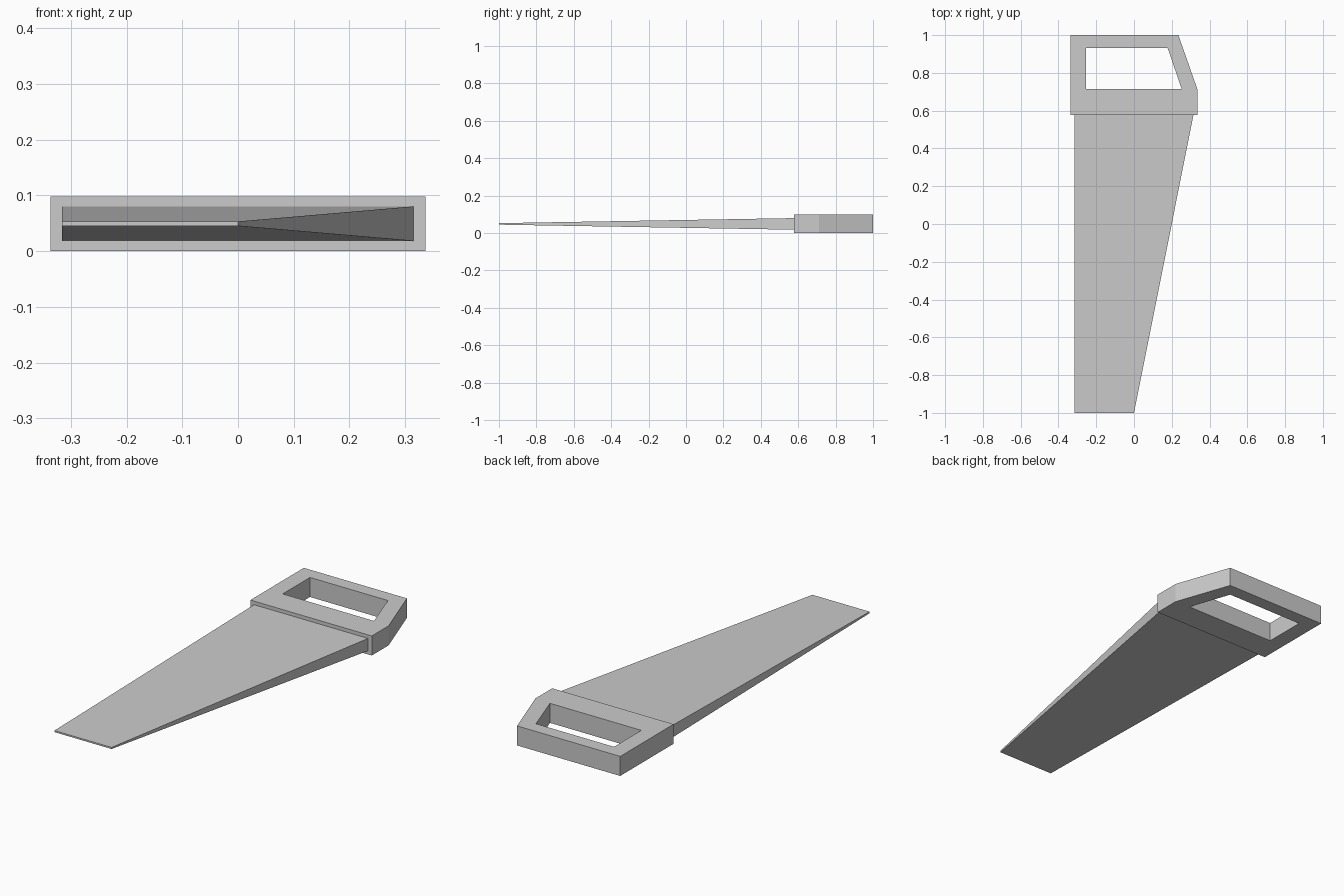
import bpy, bmesh

if "Cube" in bpy.data.objects:
    bpy.data.objects.remove(bpy.data.objects["Cube"])

MID = 0.049          # centre height of the saw
JOINT_Y = 0.578      # where blade meets handle


def finish(name, bm):
    bmesh.ops.recalc_face_normals(bm, faces=bm.faces)
    mesh = bpy.data.meshes.new(name)
    bm.to_mesh(mesh)
    bm.free()
    obj = bpy.data.objects.new(name, mesh)
    bpy.context.collection.objects.link(obj)
    return obj


def bridge(bm, a, b):
    n = len(a)
    for i in range(n):
        j = (i + 1) % n
        bm.faces.new((a[i], a[j], b[j], b[i]))


# Handle: outer outline and grip hole, matched corner to corner
outer = [(-0.336, JOINT_Y), (0.336, JOINT_Y), (0.336, 0.712), (0.235, 1.0), (-0.336, 1.0)]
hole = [(-0.254, 0.716), (0.252, 0.716), (0.178, 0.932), (-0.254, 0.932)]
bm = bmesh.new()
rings = []
for z in (0.0, 2 * MID):
    o = [bm.verts.new((x, y, z)) for x, y in outer]
    h = [bm.verts.new((x, y, z)) for x, y in hole]
    # flat frame around the hole
    for f in ((o[0], o[1], h[1], h[0]), (o[1], o[2], h[1]), (o[2], o[3], h[2], h[1]),
              (o[3], o[4], h[3], h[2]), (o[4], o[0], h[0], h[3])):
        bm.faces.new(f)
    rings.append((o, h))
bridge(bm, rings[0][0], rings[1][0])
bridge(bm, rings[0][1], rings[1][1])
bmesh.ops.dissolve_limit(bm, angle_limit=0.01, verts=bm.verts, edges=bm.edges)
finish("handle", bm)

# Blade: tapers in width and thickness from the handle to the tip
bm = bmesh.new()
sections = []
for y, right, half in ((-1.0, 0.0, 0.004), (JOINT_Y, 0.315, 0.031)):
    sections.append([bm.verts.new((x, y, MID + dz)) for x, dz in
                     ((-0.316, -half), (right, -half), (right, half), (-0.316, half))])
bridge(bm, *sections)
for s in sections:
    bm.faces.new(s)
finish("blade", bm)
